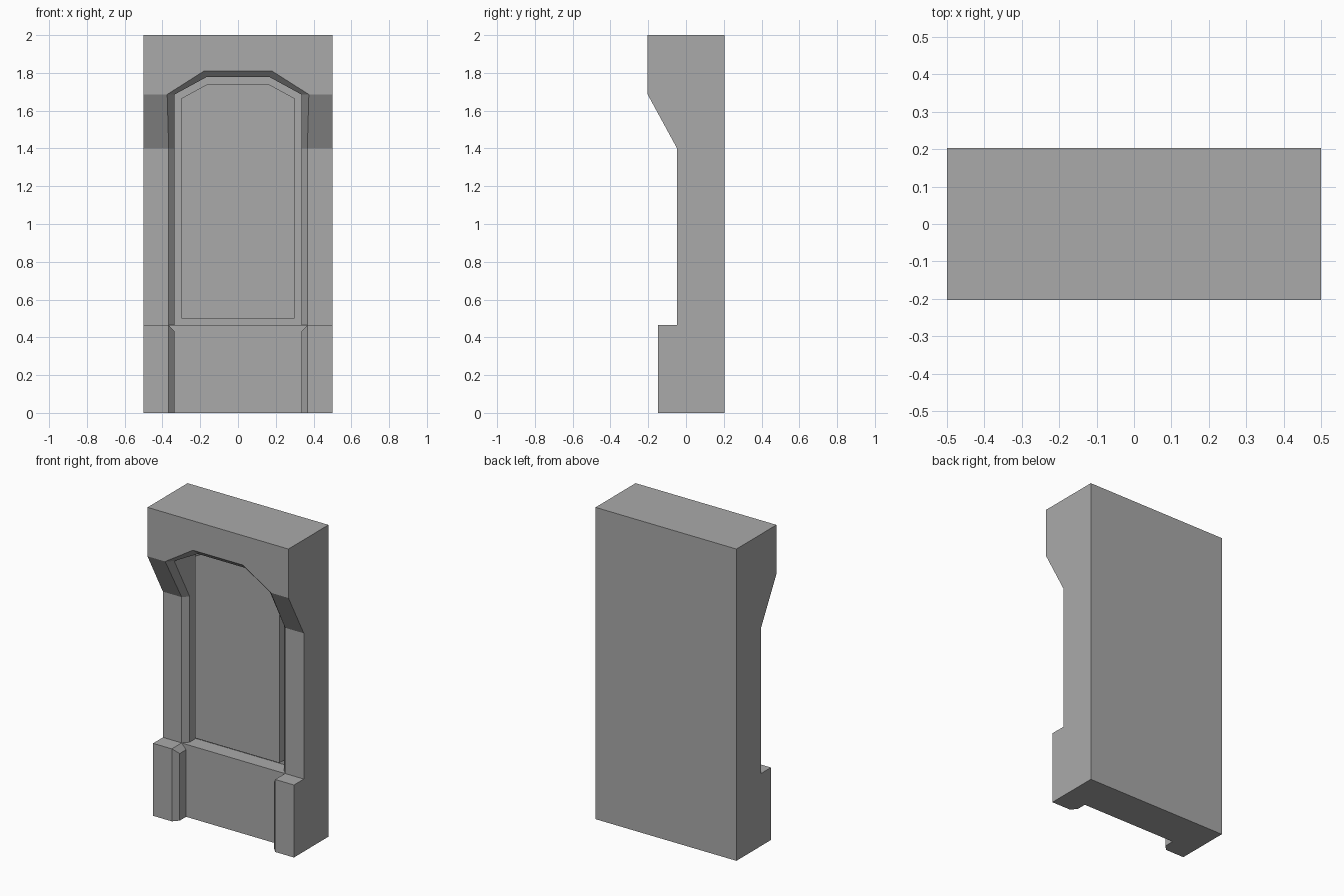
import bpy
import bmesh
from mathutils import Matrix

cube = bpy.data.objects.get("Cube")
if cube:
    bpy.data.objects.remove(cube, do_unlink=True)

# One plain stone colour
stone = bpy.data.materials.new("grey_stone")
stone.use_nodes = True
GREY = (0.4, 0.4, 0.4, 1.0)
stone.diffuse_color = GREY
stone.node_tree.nodes["Principled BSDF"].inputs["Base Color"].default_value = GREY

BACK = 0.203    # half depth of the block
GROOVE = 0.05   # floor of the groove around the raised panel
PANEL = -0.008  # face of the raised panel
APRON = -0.048  # lower panel depth
SILL = 0.465
PIT = 0.43      # low end of the mitred chamfer on the plinth

bm = bmesh.new()


def V(x, y, z):
    return bm.verts.new((x, y, z))


def F(*verts):
    return bm.faces.new(verts)


def station(border, outer, inner, front, recess):
    """Border, chamfer outer, chamfer inner, wall back and centre points."""
    return [V(border[0], front, border[1]),
            V(outer[0], front, outer[1]),
            V(inner[0], front + 0.035, inner[1]),
            V(inner[0], recess, inner[1]),
            V(0, recess, inner[1])]


def strip(a, b, count):
    for i in range(count):
        F(a[i], a[i + 1], b[i + 1], b[i])


# Plinth, jamb, corbel and arch stations, from the ground to the arch crown
foot = station((0.5, 0), (0.367, 0), (0.335, 0), -0.147, APRON)
plinth = station((0.5, SILL), (0.367, SILL), (0.335, PIT), -0.147, APRON)
plinth[4].co.z = SILL
jamb = station((0.5, SILL), (0.367, SILL), (0.335, SILL), -0.047, GROOVE)
corbel = station((0.5, 1.4), (0.367, 1.4), (0.335, 1.4), -0.047, GROOVE)
spring = station((0.5, 1.686), (0.375, 1.686), (0.335, 1.686), -BACK, GROOVE)
shoulder = station((0.5, 2), (0.178, 1.811), (0.168, 1.777), -BACK, GROOVE)
crown = station((0, 2), (0, 1.811), (0, 1.777), -BACK, GROOVE)

for low, high in ((jamb, corbel), (corbel, spring), (spring, shoulder)):
    strip(low, high, 4)
strip(shoulder, crown, 3)

# Plinth faces and the mitred corner at the sill
sill_end = V(0.31, APRON, SILL)
strip(foot, plinth, 3)
F(foot[3], foot[4], plinth[4], sill_end, plinth[3])
F(plinth[0], plinth[1], jamb[1], jamb[0])
F(plinth[1], plinth[2], plinth[3], jamb[1])
F(jamb[1], plinth[3], sill_end)
F(jamb[1], sill_end, jamb[3], jamb[2])
F(sill_end, plinth[4], jamb[4], jamb[3])

# Side, top, back and underside
side_low, side_high = V(0.5, BACK, 0), V(0.5, BACK, 2)
mid_low, mid_high = V(0, BACK, 0), V(0, BACK, 2)
F(*[s[0] for s in (foot, plinth, jamb, corbel, spring, shoulder)], side_high, side_low)
F(shoulder[0], crown[0], mid_high, side_high)
F(side_low, side_high, mid_high, mid_low)
F(*foot, mid_low, side_low)

# Mirror to the other half and weld
copy = bmesh.ops.duplicate(bm, geom=bm.verts[:] + bm.edges[:] + bm.faces[:])["geom"]
bmesh.ops.transform(bm, matrix=Matrix.Scale(-1, 4, (1, 0, 0)),
                    verts=[g for g in copy if isinstance(g, bmesh.types.BMVert)])
bmesh.ops.remove_doubles(bm, verts=bm.verts[:], dist=0.0005)
bmesh.ops.recalc_face_normals(bm, faces=bm.faces[:])
bmesh.ops.dissolve_limit(bm, angle_limit=0.01, verts=bm.verts[:], edges=bm.edges[:])

# Raised panel standing inside the niche, with a groove left around it
panel = [f for f in bm.faces if all(abs(v.co.y - GROOVE) < 0.001 for v in f.verts)]
bmesh.ops.inset_region(bm, faces=panel, thickness=0.035, use_even_offset=True)
raised = bmesh.ops.extrude_face_region(bm, geom=panel)["geom"]
bmesh.ops.delete(bm, geom=panel, context='FACES')
bmesh.ops.translate(bm, vec=(0, PANEL - GROOVE, 0),
                    verts=[g for g in raised if isinstance(g, bmesh.types.BMVert)])
bmesh.ops.recalc_face_normals(bm, faces=bm.faces[:])

mesh = bpy.data.meshes.new("wall_niche")
bm.to_mesh(mesh)
bm.free()
mesh.materials.append(stone)
bpy.context.collection.objects.link(bpy.data.objects.new("wall_niche", mesh))
